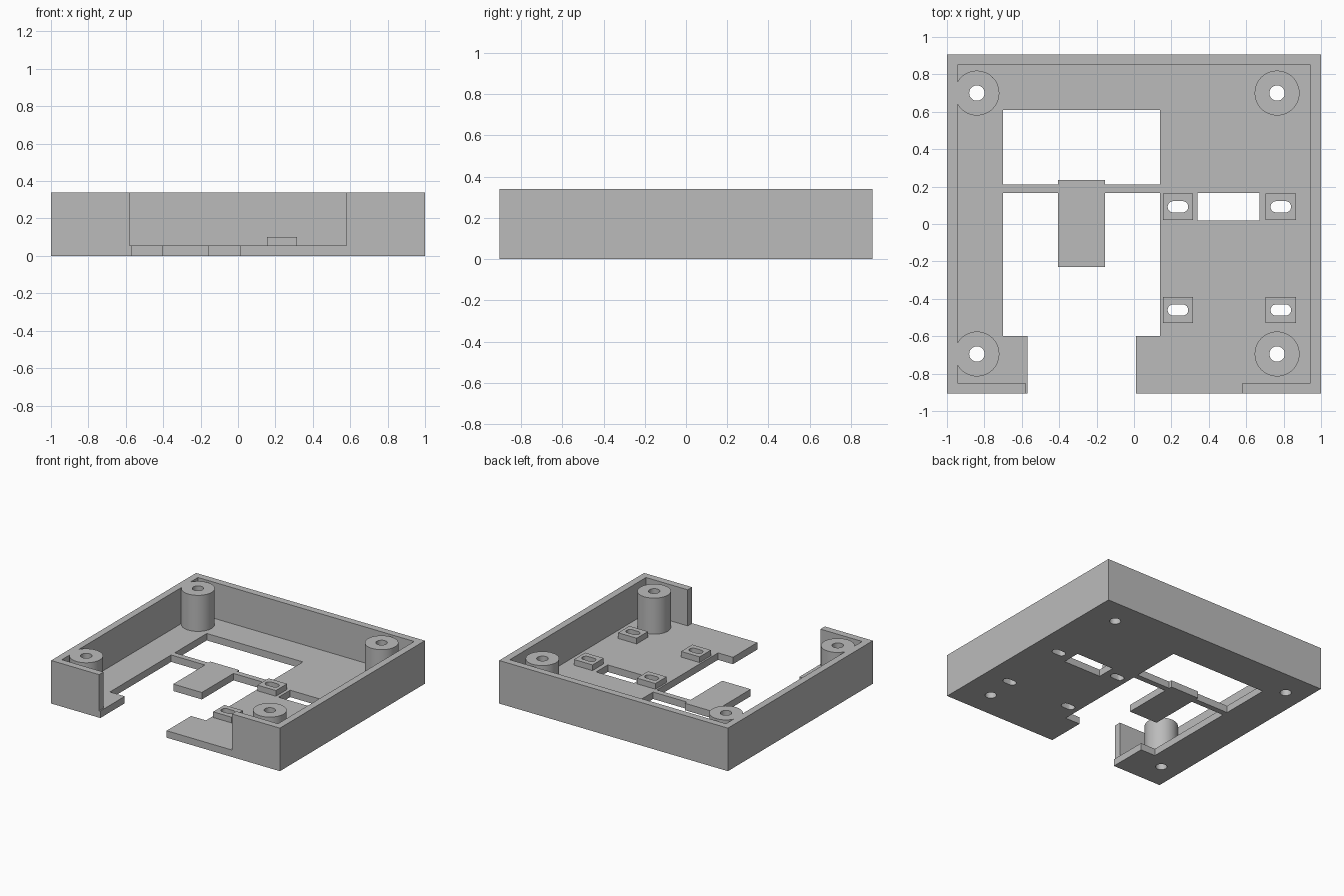
import bpy, bmesh
from mathutils import Matrix

cube = bpy.data.objects.get("Cube")
if cube:
    bpy.data.objects.remove(cube, do_unlink=True)

grey = bpy.data.materials.new("light grey plastic")
grey.use_nodes = True
grey.diffuse_color = (0.5, 0.5, 0.5, 1)
grey.node_tree.nodes["Principled BSDF"].inputs["Base Color"].default_value = (0.5, 0.5, 0.5, 1)

W, D, H = 1.0, 0.905, 0.34      # half width, half depth, height
WALL, FLOOR = 0.055, 0.055


def make(name, bm):
    bmesh.ops.recalc_face_normals(bm, faces=bm.faces)
    mesh = bpy.data.meshes.new(name)
    bm.to_mesh(mesh)
    bm.free()
    mesh.materials.append(grey)
    obj = bpy.data.objects.new(name, mesh)
    bpy.context.collection.objects.link(obj)
    return obj


def box(name, x0, x1, y0, y1, z0, z1):
    bm = bmesh.new()
    place = Matrix.Translation(((x0 + x1) / 2, (y0 + y1) / 2, (z0 + z1) / 2))
    scale = Matrix.Diagonal((x1 - x0, y1 - y0, z1 - z0, 1))
    bmesh.ops.create_cube(bm, size=1, matrix=place @ scale)
    return make(name, bm)


def cylinder(name, x, y, r, z0, z1, stretch=0):
    """Upright cylinder; stretch pulls its halves apart in x into a slot."""
    bm = bmesh.new()
    bmesh.ops.create_cone(bm, cap_ends=True, segments=48, radius1=r, radius2=r, depth=z1 - z0,
                          matrix=Matrix.Translation((0, 0, (z0 + z1) / 2)))
    for v in bm.verts:
        if abs(v.co.x) > 1e-5:
            v.co.x += stretch if v.co.x > 0 else -stretch
        v.co.x += x
        v.co.y += y
    return make(name, bm)


def boolean(obj, cutter, operation="DIFFERENCE"):
    mod = obj.modifiers.new("boolean", "BOOLEAN")
    mod.operation, mod.solver, mod.object = operation, "EXACT", cutter
    with bpy.context.temp_override(object=obj, active_object=obj, selected_objects=[obj]):
        bpy.ops.object.modifier_apply(modifier=mod.name)


# Tray: solid block hollowed out, with a wide gap in the front wall
tray = box("tray", -W, W, -D, D, 0, H)
cavity = box("cavity_cutter", -W + WALL, W - WALL, -D + WALL, D - WALL, FLOOR, 1)
cutters = [
    cavity,
    box("front_gap_cutter", -0.58, 0.58, -1, -0.8, FLOOR, 1),
    box("rear_window_cutter", -0.7, 0.14, 0.21, 0.61, -1, 0.2),
    box("main_window_cutter", -0.7, 0.14, -0.6, 0.165, -1, 0.2),
    box("front_notch_cutter", -0.57, 0.01, -1, -0.55, -1, 0.2),
    box("small_window_cutter", 0.34, 0.67, 0.02, 0.165, -1, 0.2),
]
for cutter in cutters:
    boolean(tray, cutter)

# Tab carried by the crossbar
tab = box("crossbar_tab", -0.405, -0.155, -0.23, 0.235, 0, FLOOR)
boolean(tray, tab, "UNION")
bpy.data.objects.remove(tab)

# Corner posts, each bored through the floor
smooth = [tray]
for side, x in (("right", -0.84), ("left", 0.765)):
    for end, y in (("front", -0.695), ("rear", 0.7)):
        post = cylinder(f"{end}_{side}_post", x, y, 0.12, FLOOR / 2, H)
        bore = cylinder("bore_cutter", x, y, 0.041, -1, 1)
        boolean(post, cavity, "INTERSECT")
        boolean(post, bore)
        boolean(tray, bore)
        cutters.append(bore)
        smooth.append(post)

# Slotted mounting pads
for side, x in (("right", 0.235), ("left", 0.785)):
    for end, y in (("front", -0.46), ("rear", 0.092)):
        pad = box(f"{end}_{side}_pad", x - 0.081, x + 0.081, y - 0.07, y + 0.07, FLOOR, 0.1)
        slot = cylinder("slot_cutter", x, y, 0.03, -1, 1, stretch=0.025)
        boolean(pad, slot)
        boolean(tray, slot)
        cutters.append(slot)
        smooth.append(pad)

for cutter in cutters:
    bpy.data.objects.remove(cutter)

# Round walls smooth, corners sharp
bpy.ops.object.select_all(action="DESELECT")
for obj in smooth:
    obj.select_set(True)
bpy.context.view_layer.objects.active = tray
bpy.ops.object.shade_smooth_by_angle()
